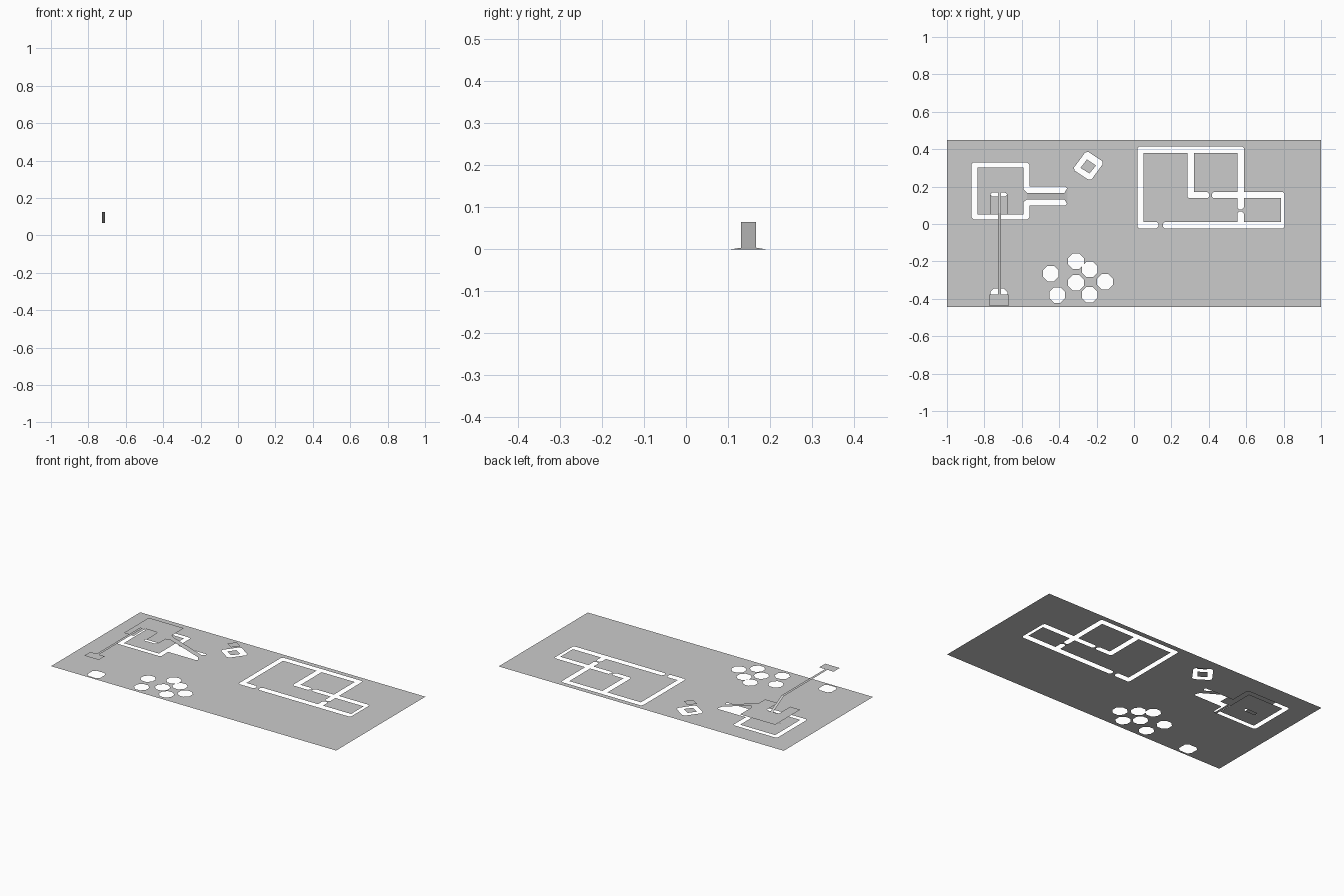
import bpy, bmesh, math
from mathutils import Vector

if "Cube" in bpy.data.objects:
    bpy.data.objects.remove(bpy.data.objects["Cube"])


def chamfer(pts, d):
    """Cut the convex corners of a counter-clockwise outline."""
    out, n = [], len(pts)
    for i in range(n):
        a, b, c = (Vector(pts[(i + k) % n]) for k in (-1, 0, 1))
        u, v = a - b, c - b
        if d and v.x * u.y - v.y * u.x > 0:
            k = min(d, u.length * 0.4, v.length * 0.4)
            out += [b + u.normalized() * k, b + v.normalized() * k]
        else:
            out.append(b)
    return out


def rect(x0, y0, x1, y1):
    return [(x0, y0), (x1, y0), (x1, y1), (x0, y1)]


def octagon(x, y, r=0.045):
    return [(x + r * math.cos(math.radians(22.5 + 45 * k)),
             y + r * math.sin(math.radians(22.5 + 45 * k))) for k in range(8)]


def add_object(name, bm):
    for f in bm.faces:
        f.normal_update()
        if f.normal.z < 0:
            f.normal_flip()
    me = bpy.data.meshes.new(name)
    bm.to_mesh(me)
    bm.free()
    ob = bpy.data.objects.new(name, me)
    bpy.context.collection.objects.link(ob)
    return ob


def flat_sheet(name, loops, z=0.0):
    """Filled flat outline; nested outlines become holes, then islands."""
    cu = bpy.data.curves.new(name + "_outline", 'CURVE')
    cu.dimensions = '2D'
    cu.fill_mode = 'BOTH'
    for loop in loops:
        sp = cu.splines.new('POLY')
        sp.points.add(len(loop) - 1)
        for p, co in zip(sp.points, loop):
            p.co = (co[0], co[1], 0, 1)
        sp.use_cyclic_u = True
    tmp = bpy.data.objects.new(name + "_outline", cu)
    bpy.context.collection.objects.link(tmp)
    deps = bpy.context.evaluated_depsgraph_get()
    me = bpy.data.meshes.new_from_object(tmp.evaluated_get(deps))
    bm = bmesh.new()
    bm.from_mesh(me)
    bpy.data.objects.remove(tmp)
    bpy.data.meshes.remove(me)
    bmesh.ops.translate(bm, verts=bm.verts, vec=(0, 0, z))
    return add_object(name, bm)


def strip(name, rows):
    """Ribbon of quads between pairs of left and right points."""
    bm = bmesh.new()
    vs = [(bm.verts.new(a), bm.verts.new(b)) for a, b in rows]
    for (a, b), (c, d) in zip(vs, vs[1:]):
        bm.faces.new((a, b, d, c))
    return add_object(name, bm)


ROOF, BRIDGE, CRATE = 0.065, 0.125, 0.05

# Footprint of the large building's walls, with three doorways
walls = [(.155, -.024), (.805, -.024), (.805, .172), (.587, .172), (.587, .415),
         (.018, .415), (.018, -.024), (.13, -.024), (.13, .012), (.05, .012),
         (.05, .38), (.285, .38), (.285, .138), (.403, .138), (.403, .17),
         (.32, .17), (.32, .38), (.553, .38), (.553, .17), (.416, .17),
         (.416, .138), (.553, .138), (.553, .078), (.587, .078), (.587, .138),
         (.785, .138), (.785, .012), (.587, .012), (.587, .066), (.553, .066),
         (.553, .012), (.155, .012)]

# Footprint of the small building and its ramp
hut = [(-.868, .024), (-.56, .024), (-.56, .1), (-.356, .1), (-.36, .131),
       (-.36, .168), (-.356, .2), (-.56, .2), (-.56, .329), (-.868, .329)]

# Tilted crate
crate_outer = [(-.254, .392), (-.16, .33), (-.233, .23), (-.328, .292)][::-1]
crate_inner = [(-.252, .345), (-.203, .313), (-.238, .27), (-.286, .3)]

# Round pillars
pillars = [(-.445, -.265), (-.31, -.2), (-.237, -.243), (-.31, -.313),
           (-.155, -.308), (-.41, -.38), (-.237, -.378)]

# Ground with every footprint cut out
flat_sheet("ground", [
    rect(-1, -.445, 1, .449),
    chamfer(walls, .01),
    chamfer(hut, .01),
    rect(-.837, .051, -.591, .302),
    chamfer(rect(-.767, .148, -.68, .168), .008),
    chamfer(rect(-.767, -.43, -.677, -.345), .018),
    chamfer(crate_outer, .012),
    crate_inner,
] + [octagon(x, y) for x, y in pillars])

# Raised surfaces
flat_sheet("crate_top", [crate_inner], CRATE)
flat_sheet("hut_roof", [[(-.837, .051), (-.767, .051), (-.767, .16), (-.757, .168),
                         (-.69, .168), (-.68, .16), (-.68, .051), (-.591, .051),
                         (-.591, .302), (-.837, .302)]], ROOF)
flat_sheet("lookout_platform", [rect(-.772, -.438, -.67, -.377)], BRIDGE)

# Side ramp, flared at both ends
strip("side_ramp", [((x, y0, z), (x, y1, z)) for x, y0, y1, z in (
    (-.591, .118, .185, ROOF), (-.572, .131, .167, ROOF),
    (-.372, .131, .167, .004), (-.356, .105, .192, 0))])

# Narrow bridge climbing from the roof to the lookout
strip("bridge", [((-.728, y, z), (-.711, y, z)) for y, z in (
    (.168, ROOF), (.06, BRIDGE), (-.377, BRIDGE))])
